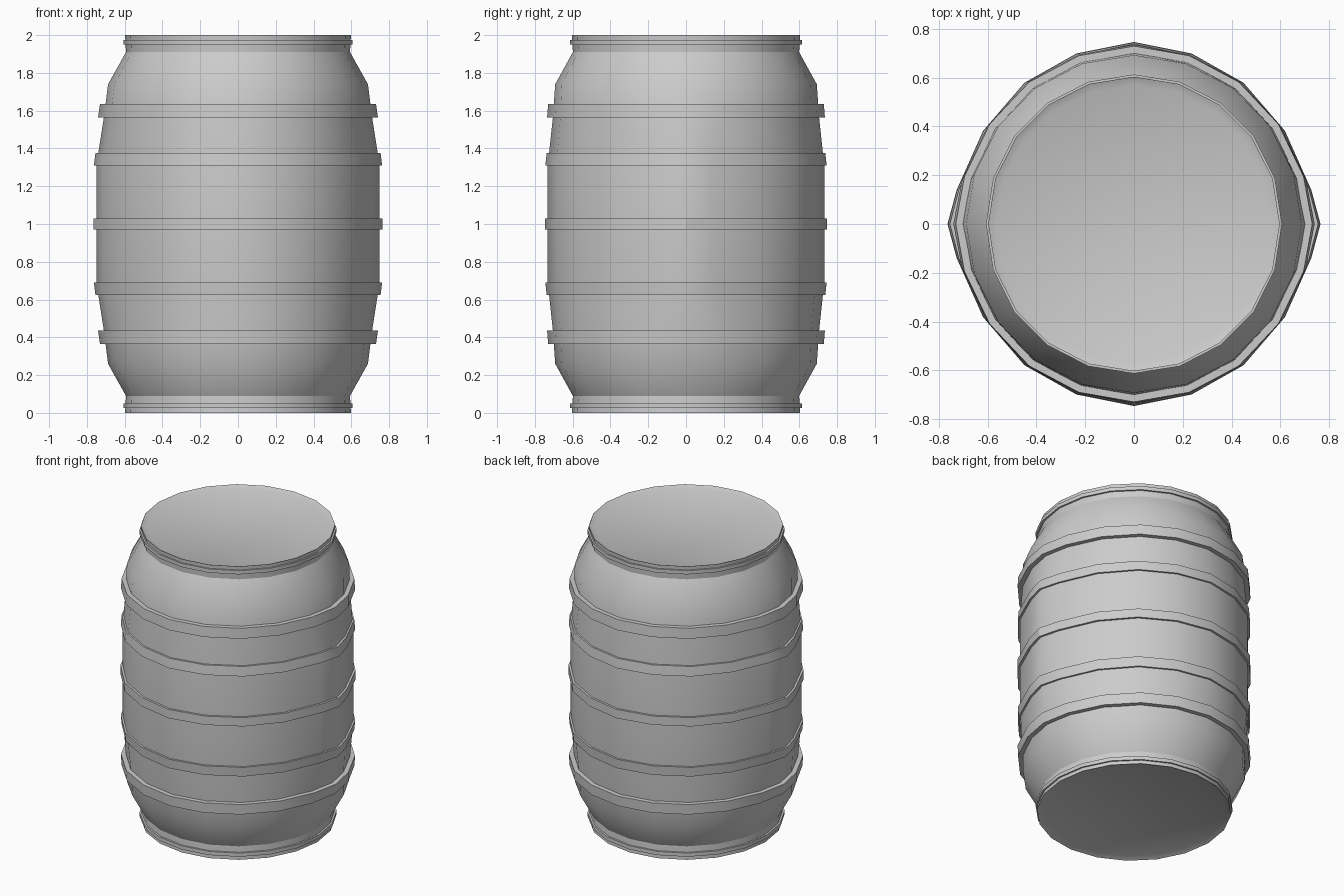
import bpy, bmesh, math

if "Cube" in bpy.data.objects:
    bpy.data.objects.remove(bpy.data.objects["Cube"])

N = 20
# depth of the bulged cross-section at 0, 18, 36 ... degrees away from the y axis
BULGE = [0.976, 0.914, 0.757, 0.50, 0.182, 0.0]


def squash(z):
    """How far the section departs from a plain circle at height z."""
    d = abs(z - 1)
    if d < 0.36:
        return 1.0
    if d < 0.74:
        return 1.0 - 0.9 * (d - 0.36) / 0.38
    return max(0.0, 0.1 * (0.91 - d) / 0.17)


def section(r, z):
    k = squash(z)
    pts = []
    for i in range(N):
        q = i % 10
        a = 2 * math.pi * i / N
        round_y = 1.01 * math.cos(a)
        bulge_y = math.copysign(BULGE[min(q, 10 - q)], math.cos(a))
        if i == 10:
            bulge_y = -BULGE[0]
        pts.append((r * math.sin(a), r * (round_y * (1 - k) + bulge_y * k), z))
    return pts


def loft(name, profile, ring=False):
    """Skin a (radius, height) profile; ring closes it on itself, else ends are capped."""
    bm = bmesh.new()
    loops = [[bm.verts.new(p) for p in section(r, z)] for r, z in profile]
    pairs = list(zip(loops, loops[1:]))
    if ring:
        pairs.append((loops[-1], loops[0]))
    else:
        bm.faces.new(loops[0])
        bm.faces.new(loops[-1])
    for lo, hi in pairs:
        for i in range(N):
            j = (i + 1) % N
            bm.faces.new((lo[i], lo[j], hi[j], hi[i]))
    bmesh.ops.recalc_face_normals(bm, faces=bm.faces)
    me = bpy.data.meshes.new(name)
    bm.to_mesh(me)
    bm.free()
    ob = bpy.data.objects.new(name, me)
    bpy.context.collection.objects.link(ob)
    bpy.ops.object.select_all(action='DESELECT')
    ob.select_set(True)
    bpy.context.view_layer.objects.active = ob
    bpy.ops.object.shade_smooth_by_angle(angle=math.radians(30))
    return ob


def flip(profile):
    return [(r, 2 - z) for r, z in profile]


# barrel body with shallow dished lids, upper half mirrored downwards
half = [(0.75, 1.31), (0.71, 1.565), (0.688, 1.74), (0.593, 1.91),
        (0.598, 2.0), (0.565, 1.985)]
loft("barrel_body", flip(half)[::-1] + half)


def hoop(name, z0, z1, r0, r1, inset=0.03):
    return [(r0 - inset, z0), (r0, z0), (r1, z1), (r1 - inset, z1)]


# hoops: one in the middle, the rest in mirrored pairs
loft("middle_hoop", hoop("", 0.97, 1.03, 0.765, 0.765), ring=True)
for name, spec in (("inner_hoop", (1.31, 1.375, 0.763, 0.755)),
                   ("outer_hoop", (1.565, 1.635, 0.741, 0.731, 0.045)),
                   ("rim_hoop", (1.95, 1.975, 0.607, 0.607, 0.02))):
    prof = hoop(name, *spec)
    loft("upper_" + name, prof, ring=True)
    loft("lower_" + name, flip(prof), ring=True)
